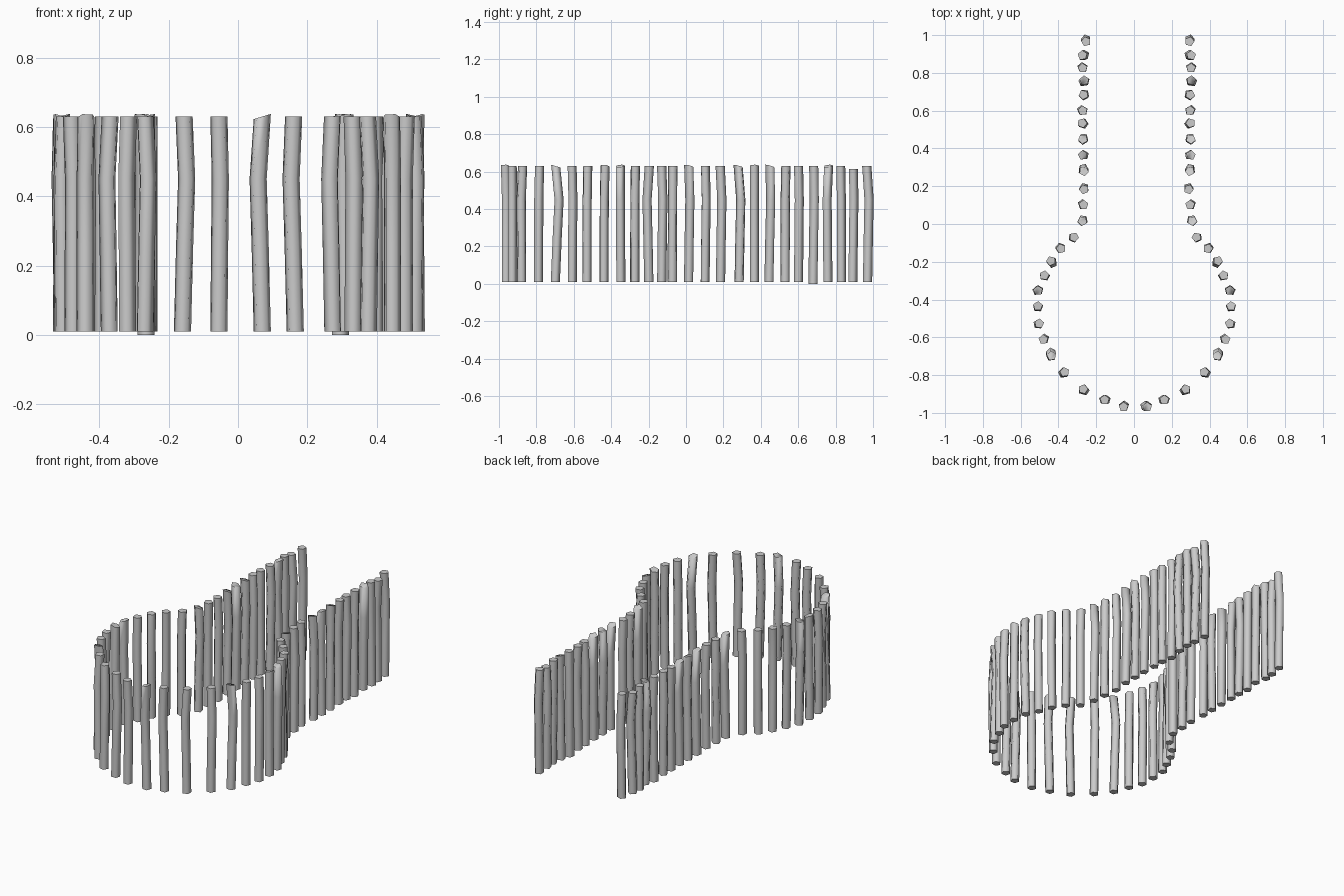
import bpy, bmesh, math, random

if "Cube" in bpy.data.objects:
    bpy.data.objects.remove(bpy.data.objects["Cube"])

random.seed(4)

# Post positions along the keyhole-shaped plan, back to front
YS = [.97, .89, .83, .757, .68, .60, .53, .445, .365, .285, .185, .10, .015,
      -.073, -.13, -.198, -.275, -.35, -.44, -.53, -.61, -.70, -.79, -.88, -.93, -.963]
RIGHT = [.295, .30, .305, .30, .295, .295, .295, .30, .30, .30, .29, .30, .31,
         .333, .395, .44, .47, .505, .515, .51, .48, .445, .375, .275, .165, .07]
LEFT = [.255, .27, .275, .26, .265, .27, .27, .27, .27, .27, .265, .27, .275,
        .32, .39, .435, .47, .505, .51, .505, .475, .44, .37, .27, .16, .055]
SLANTED = {3, 7, 8, 9, 12, 17, 18, 21, 25}   # posts with an oblique cut top
BENDS = {21: (0, .02), 25: (-.012, 0), 24: (-.012, 0), 0: (0, .008)}
SIDES, RADIUS = 5, .026


def add_post(bm, x, y, z0, z1, bend, lean, slant, spin):
    """Pentagonal pole: straight lower part, kinked above the middle, capped."""
    bx, by = bend
    lx, ly = lean
    rows = [(z0, 0, 0), (.25, bx * .5, by * .5), (.45, bx, by), (z1, lx, ly)]
    rings = []
    for k, (z, dx, dy) in enumerate(rows):
        ring = []
        for i in range(SIDES):
            a = spin + i * math.tau / SIDES
            c, s = RADIUS * math.cos(a), RADIUS * math.sin(a)
            dz = -(c * bx + s * by) / max(math.hypot(bx, by), 1e-4) * slant if k == 3 else 0
            ring.append(bm.verts.new((x + dx + c, y + dy + s, z + dz)))
        rings.append(ring)
    for lo, hi in zip(rings, rings[1:]):
        for i in range(SIDES):
            j = (i + 1) % SIDES
            bm.faces.new((lo[i], lo[j], hi[j], hi[i]))
    bm.faces.new(rings[0][::-1])
    bm.faces.new(rings[-1])


# Shared wobble, so the two halves nearly mirror each other
styles = []
for i in range(len(YS)):
    a = random.uniform(0, math.tau)
    m = random.uniform(.003, .011)
    bend = BENDS.get(i, (m * math.cos(a), m * math.sin(a)))
    lean = (random.uniform(-.005, .005), random.uniform(-.006, .006))
    styles.append((bend, lean, .3 if i in SLANTED else 0, random.uniform(0, 1.2)))

# Left and right halves of the palisade
for name, side, xs in (("right_palisade", 1, RIGHT), ("left_palisade", -1, LEFT)):
    bm = bmesh.new()
    for i, (x, y) in enumerate(zip(xs, YS)):
        bend, lean, slant, spin = styles[i]
        if i == 25 and side < 0:
            bend, slant = (-.004, .002), 0
        z0 = 0 if i == 4 else .01
        z1 = .615 if i == 1 else .63
        add_post(bm, side * x, y, z0, z1, (side * bend[0], bend[1]),
                 (side * lean[0], lean[1]), slant, spin if side > 0 else math.pi - spin)
    me = bpy.data.meshes.new(name)
    bm.to_mesh(me)
    bm.free()
    ob = bpy.data.objects.new(name, me)
    bpy.context.collection.objects.link(ob)
    bpy.ops.object.select_all(action='DESELECT')
    ob.select_set(True)
    bpy.context.view_layer.objects.active = ob
    bpy.ops.object.shade_smooth_by_angle(angle=math.radians(75))
